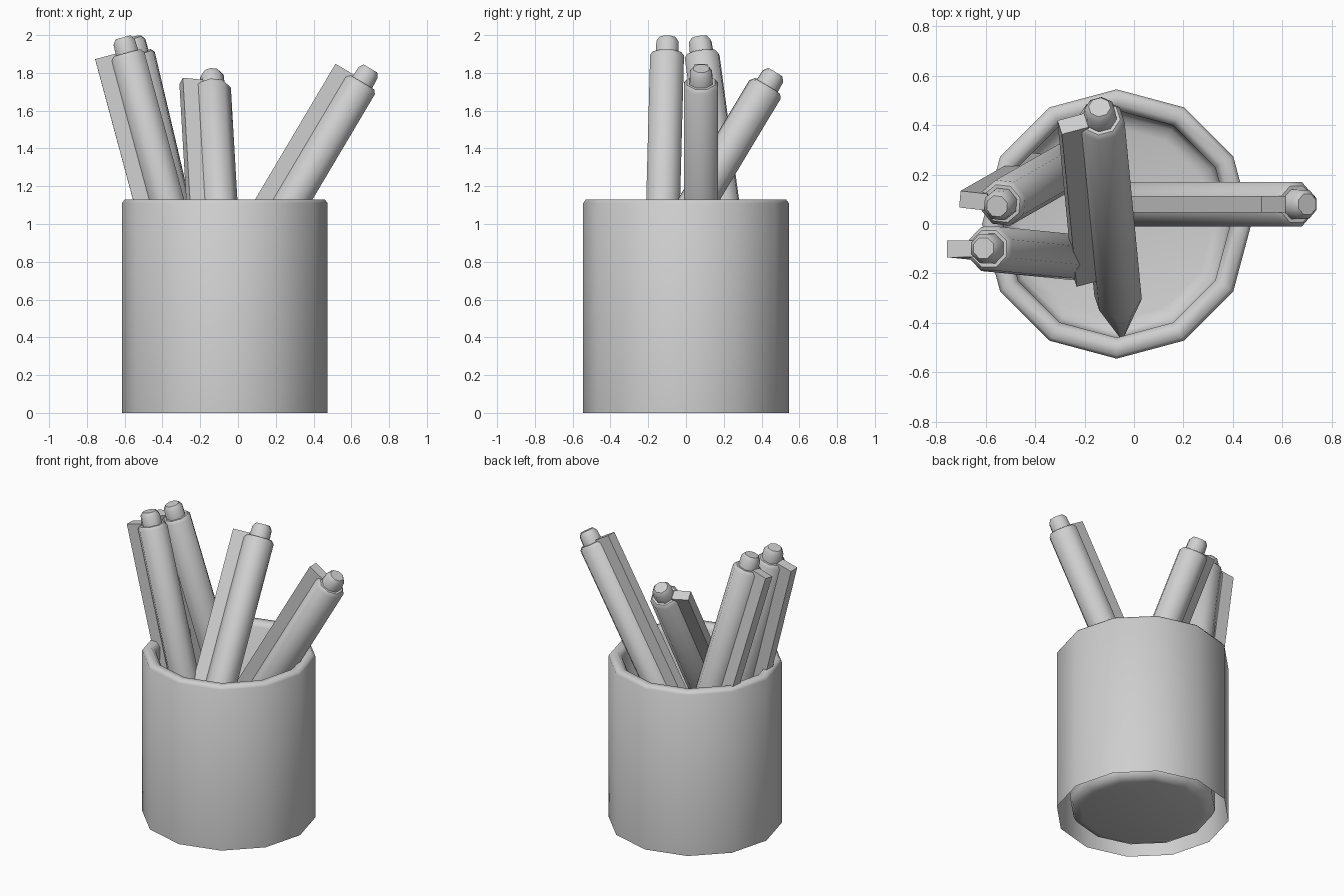
import bpy, bmesh
from math import cos, sin, tau, radians
from mathutils import Matrix, Vector

default = bpy.data.objects.get("Cube")
if default:
    bpy.data.objects.remove(default)

GREY = (0.62, 0.62, 0.62, 1)
grey = bpy.data.materials.new("plain_grey")
grey.use_nodes = True
grey.diffuse_color = GREY
grey.node_tree.nodes["Principled BSDF"].inputs["Base Color"].default_value = GREY


def finish(bm, name, matrix, angle):
    """Turn a bmesh into a placed, shaded object."""
    mesh = bpy.data.meshes.new(name)
    bm.to_mesh(mesh)
    bm.free()
    mesh.materials.append(grey)
    obj = bpy.data.objects.new(name, mesh)
    bpy.context.collection.objects.link(obj)
    obj.matrix_world = matrix
    bpy.ops.object.select_all(action='DESELECT')
    obj.select_set(True)
    bpy.context.view_layer.objects.active = obj
    bpy.ops.object.shade_smooth_by_angle(angle=radians(angle))
    return obj


def lathe(name, profile, sides, matrix, angle):
    """Revolve a (radius, height) profile around local z."""
    bm = bmesh.new()
    rings = [[bm.verts.new((r * cos(tau * i / sides), r * sin(tau * i / sides), z))
              for i in range(sides)] for r, z in profile]
    for low, high in zip(rings, rings[1:]):
        for i in range(sides):
            j = (i + 1) % sides
            bm.faces.new((low[i], low[j], high[j], high[i]))
    bmesh.ops.remove_doubles(bm, verts=bm.verts, dist=1e-5)
    return finish(bm, name, matrix, angle)


def box(name, size, centre, matrix):
    bm = bmesh.new()
    bmesh.ops.create_cube(bm, size=1)
    bmesh.ops.scale(bm, vec=size, verts=bm.verts)
    bmesh.ops.translate(bm, vec=centre, verts=bm.verts)
    return finish(bm, name, matrix, 30)


# Cup: outer wall open underneath, rounded rim, inner wall and floor
cup_profile = [(0.545, 0), (0.545, 1.11), (0.53, 1.13), (0.485, 1.13), (0.46, 1.10),
               (0.46, 0.07), (0.44, 0.03), (0.39, 0.015), (0, 0.015)]
lathe("cup", cup_profile, 12, Matrix.Translation((-0.07, 0, 0)), 60)

# Pen: local origin at the top of the barrel, z pointing out of the cup
BARREL, TIP, RADIUS = 1.41, 0.30, 0.097
pen_profile = [(0, -BARREL - TIP), (0.012, -BARREL - TIP), (RADIUS, -BARREL),
               (RADIUS, -0.02), (0.08, 0), (0, 0)]
button_profile = [(0.066, -0.01), (0.063, 0.06), (0.045, 0.085), (0, 0.085)]
CLIP_LENGTH, CLIP_WIDTH, CLIP_REACH = 1.2, 0.068, 0.172


def pen(name, top, axis, clip_side):
    z = Vector(axis).normalized()
    x = Vector(clip_side)
    x = (x - z * x.dot(z)).normalized()
    y = z.cross(x)
    matrix = Matrix.Translation(top) @ Matrix((x, y, z)).transposed().to_4x4()
    turn = matrix @ Matrix.Rotation(tau / 16, 4, 'Z')
    lathe(name + "_barrel", pen_profile, 8, turn, 50)
    lathe(name + "_button", button_profile, 8, turn, 50)
    inner = 0.06
    box(name + "_clip", (CLIP_REACH - inner, CLIP_WIDTH, CLIP_LENGTH),
        ((CLIP_REACH + inner) / 2, 0, 0.012 - CLIP_LENGTH / 2), matrix)


# The four pens leaning in the cup
pen("left_pen", (0.658, 0.08, 1.75), (0.51, 0, 0.86), (-1, 0, 0.6))
pen("back_pen", (-0.135, 0.429, 1.73), (0.05, 0, 0) and (-0.05, 0.515, 0.857), (-0.96, -0.23, 0.14))
pen("right_back_pen", (-0.535, 0.083, 1.905), (-0.228, -0.13, 0.965), (-1, 0.08, 0))
pen("right_front_pen", (-0.587, -0.1, 1.905), (-0.26, 0.026, 0.965), (-1, 0, 0))
